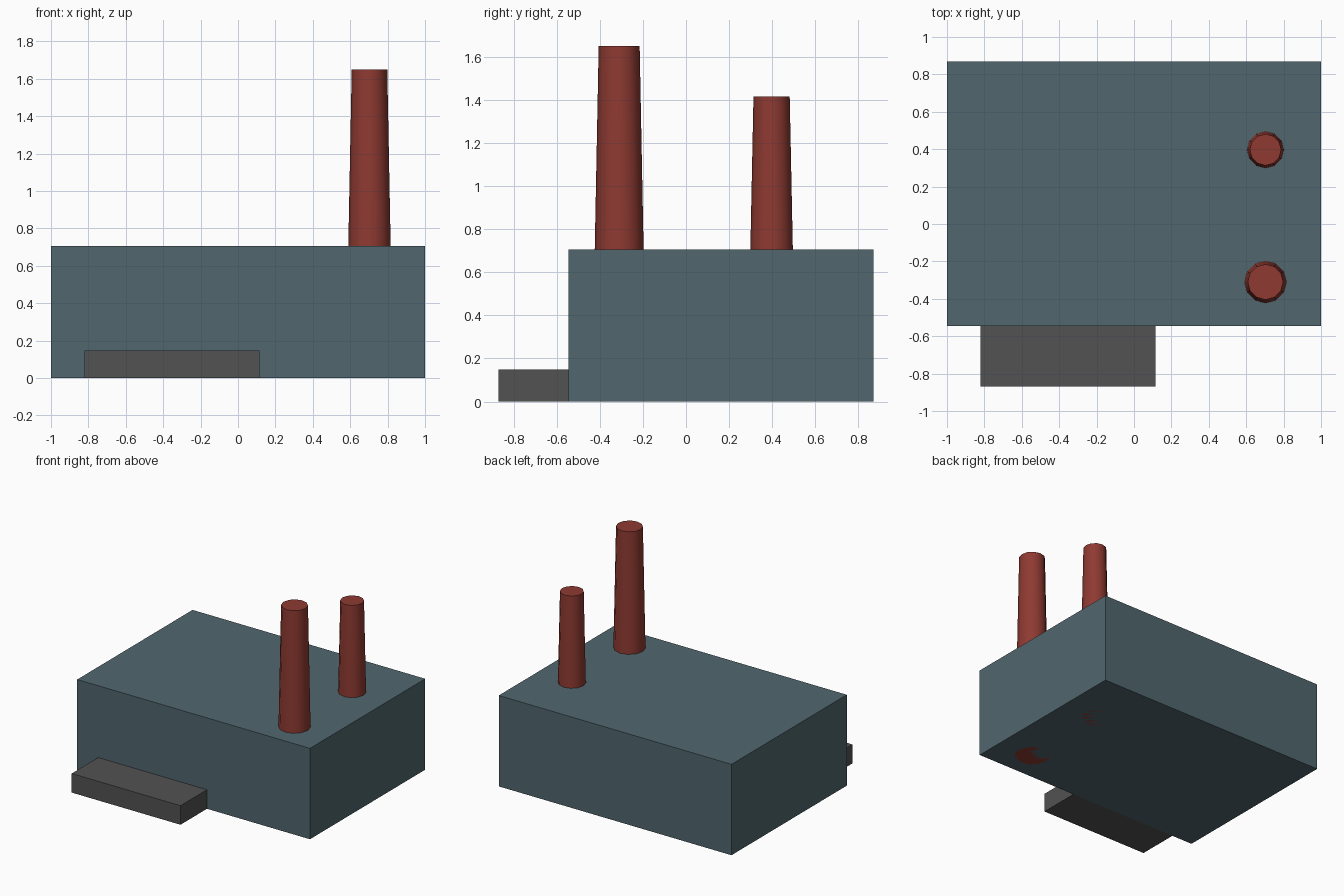
import bpy
import math

if "Cube" in bpy.data.objects:
    bpy.data.objects.remove(bpy.data.objects["Cube"])


def material(name, rgb):
    m = bpy.data.materials.new(name)
    m.diffuse_color = (*rgb, 1)
    m.use_nodes = True
    m.node_tree.nodes["Principled BSDF"].inputs["Base Color"].default_value = m.diffuse_color
    return m


def box(name, lo, hi, mat):
    centre = [(a + b) / 2 for a, b in zip(lo, hi)]
    bpy.ops.mesh.primitive_cube_add(size=1, location=centre)
    ob = bpy.context.object
    ob.name = name
    ob.scale = [b - a for a, b in zip(lo, hi)]
    bpy.ops.object.transform_apply(location=False, rotation=False, scale=True)
    ob.data.materials.append(mat)


def chimney(name, x, y, r_base, r_top, height, mat):
    bpy.ops.mesh.primitive_cone_add(vertices=12, radius1=r_base, radius2=r_top,
                                    depth=height, location=(x, y, height / 2))
    ob = bpy.context.object
    ob.name = name
    ob.data.materials.append(mat)
    bpy.ops.object.shade_smooth_by_angle(angle=math.radians(40))


wall = material("blue_grey_wall", (0.082, 0.134, 0.158))
brick = material("red_brick", (0.27, 0.042, 0.031))
concrete = material("dark_concrete", (0.085, 0.085, 0.085))

# Factory hall and the loading dock along its front
box("factory_hall", (-1, -0.545, 0), (1, 0.87, 0.706), wall)
box("loading_dock", (-0.82, -0.87, 0), (0.115, -0.545, 0.148), concrete)

# Tapered chimneys rising through the hall from the ground
chimney("tall_chimney", 0.703, -0.31, 0.127, 0.095, 1.65, brick)
chimney("short_chimney", 0.703, 0.397, 0.113, 0.084, 1.416, brick)
